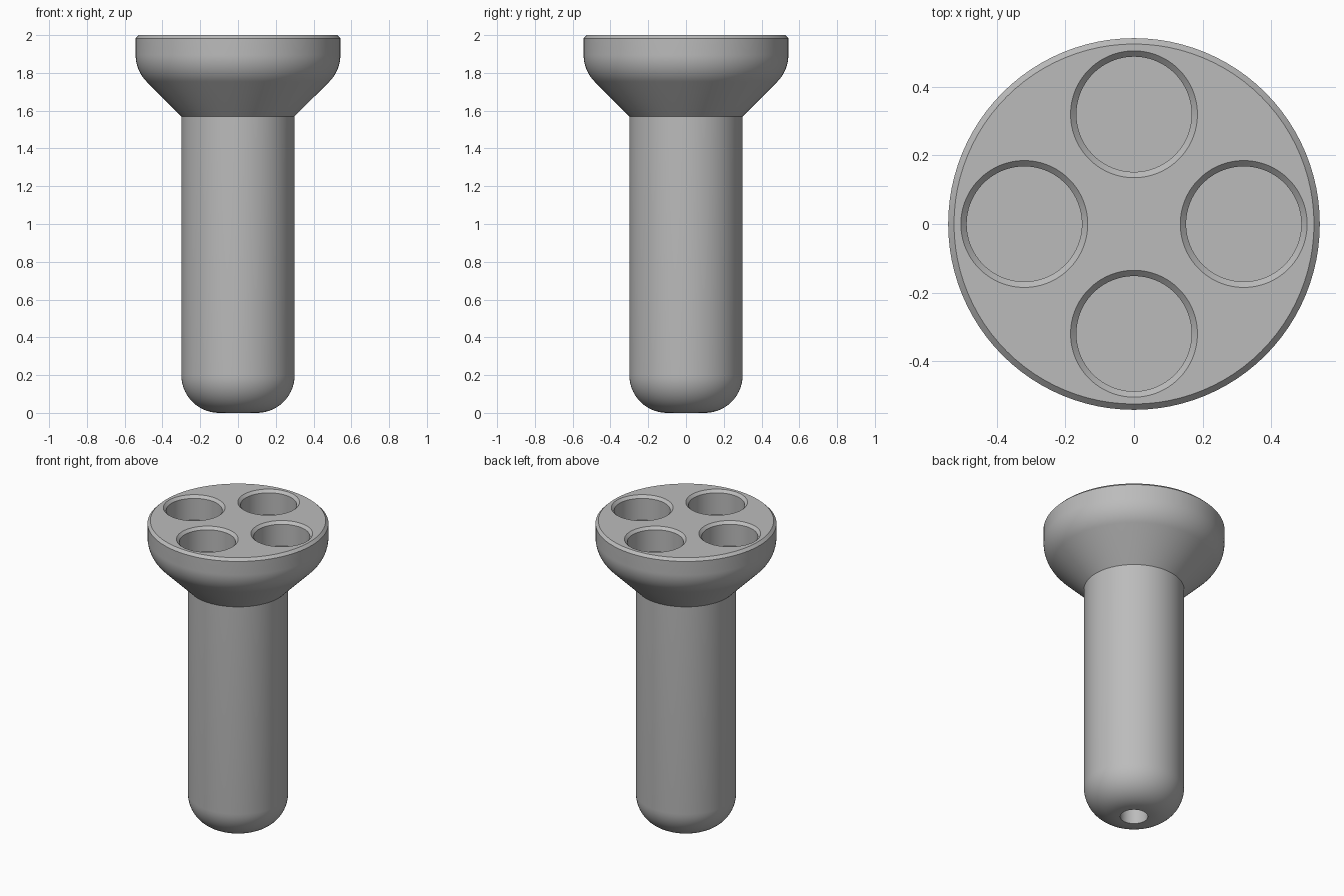
import bpy, bmesh
from math import sin, cos, pi, radians
from mathutils import Matrix

if "Cube" in bpy.data.objects:
    bpy.data.objects.remove(bpy.data.objects["Cube"], do_unlink=True)

SEGMENTS = 96
CHAMFER = 0.017

grey = bpy.data.materials.new("plain grey")
grey.use_nodes = True
colour = (0.5, 0.5, 0.5, 1)
grey.diffuse_color = colour
grey.node_tree.nodes["Principled BSDF"].inputs["Base Color"].default_value = colour


def arc(cx, cz, radius, start, end, steps=14):
    """Profile points along an arc, angles in degrees."""
    angles = [radians(start + (end - start) * i / steps) for i in range(steps + 1)]
    return [(cx + radius * cos(a), cz + radius * sin(a)) for a in angles]


def lathe(name, profile, centre=(0, 0, 0)):
    """Revolve a profile of (radius, height) points about the z axis."""
    bm = bmesh.new()
    verts = [bm.verts.new((r, 0, z)) for r, z in profile]
    edges = [bm.edges.new(pair) for pair in zip(verts, verts[1:])]
    bmesh.ops.spin(bm, geom=verts + edges, cent=(0, 0, 0), axis=(0, 0, 1),
                   angle=2 * pi, steps=SEGMENTS, use_merge=True)
    bmesh.ops.remove_doubles(bm, verts=bm.verts, dist=1e-5)
    # Close the open rings at both ends with flat caps
    bmesh.ops.holes_fill(bm, edges=[e for e in bm.edges if e.is_boundary], sides=0)
    bmesh.ops.recalc_face_normals(bm, faces=bm.faces)
    bmesh.ops.transform(bm, matrix=Matrix.Translation(centre), verts=bm.verts)
    mesh = bpy.data.meshes.new(name)
    bm.to_mesh(mesh)
    bm.free()
    mesh.materials.append(grey)
    obj = bpy.data.objects.new(name, mesh)
    bpy.context.collection.objects.link(obj)
    return obj


# Stem with rounded foot and blind hole, flaring into the wide head
head_r, stem_r, neck_z, shoulder = 0.542, 0.3, 1.57, 0.2
shoulder_z = neck_z + head_r - stem_r + shoulder * (2 ** 0.5 - 1)
profile = [(0.083, 0.3), (0.083, 0)]
profile += arc(0.1, 0.2, 0.2, -90, 0)
profile += [(stem_r, neck_z)]
profile += arc(head_r - shoulder, shoulder_z, shoulder, -45, 0)
profile += [(head_r, 2 - CHAMFER), (head_r - CHAMFER, 2)]
body = lathe("flared_body", profile)

# Four round pockets with chamfered rims in the top face
pocket_r, floor_z = 0.168, 1.84
pocket = [(pocket_r, floor_z), (pocket_r, 2 - CHAMFER),
          (pocket_r + CHAMFER, 2), (pocket_r + CHAMFER, 2.1)]
for i in range(4):
    a = i * pi / 2
    cutter = lathe("pocket_cutter", pocket, (0.32 * cos(a), 0.32 * sin(a), 0))
    cutter.hide_render = True
    cut = body.modifiers.new("pocket", "BOOLEAN")
    cut.operation = "DIFFERENCE"
    cut.solver = "EXACT"
    cut.object = cutter
    bpy.context.view_layer.objects.active = body
    bpy.ops.object.modifier_apply(modifier=cut.name)
    bpy.data.objects.remove(cutter, do_unlink=True)

# Smooth curved walls, crisp rims
bpy.ops.object.select_all(action="DESELECT")
body.select_set(True)
bpy.context.view_layer.objects.active = body
bpy.ops.object.shade_smooth_by_angle(angle=radians(30))
